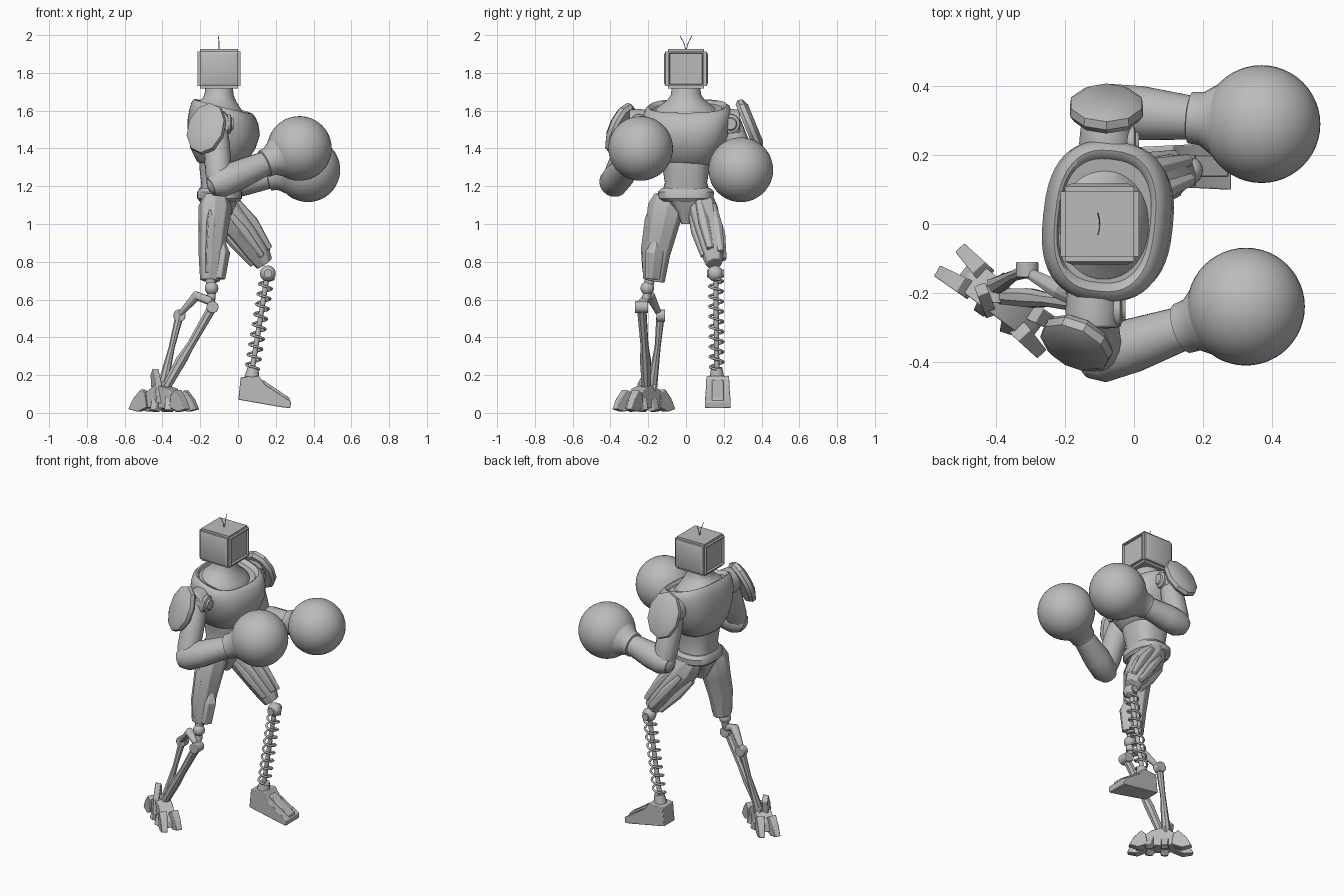
import bpy, bmesh, math
from mathutils import Vector

cube = bpy.data.objects.get("Cube")
if cube:
    bpy.data.objects.remove(cube)

grey = bpy.data.materials.new("plain_grey")
grey.use_nodes = True
grey.diffuse_color = (0.5, 0.5, 0.5, 1)
grey.node_tree.nodes["Principled BSDF"].inputs["Base Color"].default_value = (0.5, 0.5, 0.5, 1)


def finish(name, bm, bevel=0, angle=32):
    bmesh.ops.recalc_face_normals(bm, faces=bm.faces)
    me = bpy.data.meshes.new(name)
    bm.to_mesh(me)
    bm.free()
    me.materials.append(grey)
    ob = bpy.data.objects.new(name, me)
    bpy.context.collection.objects.link(ob)
    bpy.ops.object.select_all(action='DESELECT')
    ob.select_set(True)
    bpy.context.view_layer.objects.active = ob
    if bevel:
        mod = ob.modifiers.new("bevel", 'BEVEL')
        mod.width, mod.segments = bevel, 2
    bpy.ops.object.shade_smooth_by_angle(angle=math.radians(angle))
    return ob


def skin(bm, rings):
    """Join rings of points into a closed, capped tube."""
    rings = [[bm.verts.new(p) for p in r] for r in rings]
    n = len(rings[0])
    for a, b in zip(rings, rings[1:]):
        for i in range(n):
            bm.faces.new((a[i], a[(i + 1) % n], b[(i + 1) % n], b[i]))
    bm.faces.new(rings[0])
    bm.faces.new(rings[-1])


def limb(name, stations, sides=16, squash=1, bevel=0):
    """Tube through (x, y, z, radius) stations; squash narrows it sideways."""
    pts = [Vector(s[:3]) for s in stations]
    d = (pts[-1] - pts[0]).normalized()
    u = d.cross(Vector((0, 0, 1)))
    u = u.normalized() if u.length > 0.05 else Vector((0, 1, 0))
    v = u.cross(d)
    rings = []
    for p, s in zip(pts, stations):
        turn = [math.tau * (i + 0.5) / sides for i in range(sides)]
        rings.append([p + (u * math.cos(t) * squash + v * math.sin(t)) * s[3] for t in turn])
    bm = bmesh.new()
    skin(bm, rings)
    return finish(name, bm, bevel)


def body(name, rows, power=2.6, n=48):
    """Upright loft: rows of z, centre x, half depth, half width, forward slope."""
    def oval(t, e=2 / power):
        c, s = math.cos(t), math.sin(t)
        return math.copysign(abs(c) ** e, c), math.copysign(abs(s) ** e, s)
    rings = []
    for z, cx, rx, ry, slope in rows:
        o = [oval(math.tau * i / n) for i in range(n)]
        rings.append([(cx + c * rx, s * ry, z - slope * c * rx) for c, s in o])
    bm = bmesh.new()
    skin(bm, rings)
    return finish(name, bm, angle=40)


def ball(name, centre, r, seg=48):
    bm = bmesh.new()
    bmesh.ops.create_uvsphere(bm, u_segments=seg, v_segments=seg // 2, radius=r)
    bmesh.ops.translate(bm, verts=bm.verts, vec=centre)
    return finish(name, bm)


def slab(name, origin, yaw, profile, width, taper=1, bevel=0.004):
    """Side profile (forward, up) extruded sideways, tapering towards the front."""
    f = Vector((math.cos(yaw), math.sin(yaw), 0))
    s = Vector((-f.y, f.x, 0))
    far = max(p[0] for p in profile)
    near = min(p[0] for p in profile)
    rings = []
    for side in (-1, 1):
        ring = []
        for a, z in profile:
            w = width / 2 * (1 + (taper - 1) * (a - near) / (far - near))
            ring.append(Vector(origin) + f * a + s * side * w + Vector((0, 0, z)))
        rings.append(ring)
    bm = bmesh.new()
    skin(bm, rings)
    return finish(name, bm, bevel)


def wire(name, pts, r):
    cu = bpy.data.curves.new(name, 'CURVE')
    cu.dimensions, cu.bevel_depth, cu.bevel_resolution = '3D', r, 2
    sp = cu.splines.new('POLY')
    sp.points.add(len(pts) - 1)
    for p, q in zip(sp.points, pts):
        p.co = (*q, 1)
    cu.materials.append(grey)
    ob = bpy.data.objects.new(name, cu)
    bpy.context.collection.objects.link(ob)


# Head: bevelled box, bulging cheeks, sunken back panel and screen
bm = bmesh.new()
bmesh.ops.create_cube(bm, size=1)
bmesh.ops.scale(bm, verts=bm.verts, vec=(0.228, 0.218, 0.21))
bmesh.ops.translate(bm, verts=bm.verts, vec=(-0.1, 0, 1.822))
bmesh.ops.bevel(bm, geom=bm.edges[:], offset=0.014, segments=2, affect='EDGES')
bm.normal_update()
big = sorted(bm.faces, key=lambda f: -f.calc_area())[:6]
cheeks = [f for f in big if abs(f.normal.y) > 0.5]
ends = [f for f in big if abs(f.normal.x) > 0.5]
bmesh.ops.inset_individual(bm, faces=cheeks, thickness=0.024, depth=0.008)
bmesh.ops.inset_individual(bm, faces=ends, thickness=0.01, depth=0)
bmesh.ops.inset_individual(bm, faces=ends, thickness=0.004, depth=-0.012)
finish("head", bm)
for side in (-1, 1):
    wire("antenna", [(-0.1, 0, 1.92), (-0.1, side * 0.012, 1.96), (-0.105, side * 0.032, 1.997)], 0.002)

# Trunk: chest shell with a sloping neckline, filled by the flared neck
body("neck", [(1.55, -0.085, 0.135, 0.165, 0.2), (1.605, -0.088, 0.13, 0.16, 0.25),
              (1.63, -0.092, 0.11, 0.13, 0.22), (1.655, -0.097, 0.09, 0.10, 0.12),
              (1.685, -0.1, 0.077, 0.08, 0.05), (1.73, -0.1, 0.072, 0.074, 0)], 2.1)
chest = body("chest", [(1.31, -0.085, 0.10, 0.115, 0), (1.33, -0.085, 0.13, 0.145, 0),
                       (1.40, -0.08, 0.17, 0.19, 0), (1.47, -0.075, 0.188, 0.218, 0),
                       (1.54, -0.08, 0.185, 0.232, 0.06), (1.585, -0.083, 0.172, 0.233, 0.12),
                       (1.615, -0.085, 0.158, 0.222, 0.2), (1.625, -0.085, 0.145, 0.205, 0.25),
                       (1.62, -0.085, 0.137, 0.19, 0.27), (1.605, -0.085, 0.132, 0.18, 0.27)])
chest.rotation_euler.z = math.radians(-6)
body("abdomen", [(1.17, -0.095, 0.105, 0.125, 0), (1.22, -0.09, 0.105, 0.112, 0),
                 (1.30, -0.085, 0.12, 0.125, 0), (1.35, -0.085, 0.12, 0.13, 0)])
body("belt", [(1.12, -0.098, 0.105, 0.125, 0), (1.135, -0.098, 0.118, 0.145, 0),
              (1.17, -0.098, 0.118, 0.148, 0), (1.19, -0.098, 0.105, 0.13, 0)])
body("pelvis", [(1.0, -0.1, 0.04, 0.025, 0), (1.06, -0.1, 0.07, 0.045, 0),
                (1.13, -0.098, 0.10, 0.10, 0)], 4)


# Arms: shoulder joint, plate, upper arm, forearm, glove
def arm(label, shoulder, plate, out, elbow, glove):
    sh, pl, el, gl = map(Vector, (shoulder, plate, elbow, glove))
    out = Vector(out).normalized()
    side = math.copysign(1, sh.y)

    def at(p, r):
        return (*p, r)
    limb(label + "_shoulder_axle", [at(sh - Vector((0, side * 0.09, 0)), 0.07), at(sh, 0.08),
                                    at(sh + Vector((0, side * 0.05, 0)), 0.075)], 24, bevel=0.006)
    limb(label + "_shoulder_cap", [at(sh - Vector((0.02, 0, 0)), 0.06), at(sh + Vector((0.08, 0, 0)), 0.05),
                                   at(sh + Vector((0.085, 0, 0)), 0.035),
                                   at(sh + Vector((0.095, 0, 0)), 0.03)], 24)
    limb(label + "_shoulder_plate", [at(pl - out * 0.03, 0.13), at(pl - out * 0.012, 0.146),
                                     at(pl + out * 0.012, 0.142), at(pl + out * 0.03, 0.105)],
         10, 0.76)
    limb(label + "_upper_arm", [at(sh, 0.06), at(sh.lerp(el, 0.35), 0.07), at(sh.lerp(el, 0.8), 0.07),
                                at(el, 0.06)])
    ball(label + "_elbow", el, 0.066, 24)
    way = (gl - el).normalized()
    wrist = gl - way * 0.19
    limb(label + "_forearm", [at(el - way * 0.05, 0.05), at(el, 0.078), at(el.lerp(wrist, 0.35), 0.08),
                              at(wrist, 0.063)])
    limb(label + "_glove_cuff", [at(gl - way * 0.215, 0.06), at(gl - way * 0.21, 0.075),
                                 at(gl - way * 0.175, 0.078), at(gl - way * 0.12, 0.115)], 32)
    ball(label + "_glove", gl, 0.171)


arm("right", (-0.12, -0.25, 1.53), (-0.168, -0.35, 1.505), (-0.42, -0.82, 0.38), (-0.1, -0.385, 1.215),
    (0.325, -0.24, 1.4))
arm("left", (-0.08, 0.235, 1.53), (-0.08, 0.34, 1.525), (0, 0.92, 0.38), (-0.07, 0.33, 1.21), (0.37, 0.29, 1.287))

# Right leg: armoured thigh, knee hinge, twin struts
limb("right_thigh", [(-0.115, -0.095, 1.15, 0.075), (-0.12, -0.105, 1.09, 0.1), (-0.13, -0.13, 0.97, 0.088),
                     (-0.14, -0.16, 0.84, 0.078), (-0.148, -0.17, 0.7, 0.06)], 8, 0.88, 0.005)
limb("right_thigh_plate", [(-0.13, -0.155, 1.12, 0.03), (-0.135, -0.175, 1.02, 0.05),
                           (-0.145, -0.2, 0.86, 0.045), (-0.155, -0.205, 0.74, 0.03)], 6, 0.6, 0.004)
limb("right_kneecap", [(-0.1, -0.15, 0.92, 0.025), (-0.1, -0.165, 0.85, 0.052),
                       (-0.115, -0.175, 0.71, 0.042)], 6, 1.2, 0.004)
ball("right_knee", (-0.14, -0.205, 0.66), 0.036, 24)
limb("right_knee_neck", [(-0.145, -0.19, 0.72, 0.028), (-0.14, -0.21, 0.6, 0.022)], 12)
limb("right_shin_yoke", [(-0.13, -0.23, 0.585, 0.03), (-0.22, -0.19, 0.62, 0.028),
                         (-0.31, -0.14, 0.52, 0.016)], 8, bevel=0.003)
limb("right_shin_hinge", [(-0.135, -0.27, 0.56, 0.032), (-0.135, -0.2, 0.56, 0.032)], 20, bevel=0.004)
limb("right_rear_hinge", [(-0.31, -0.155, 0.515, 0.033), (-0.31, -0.11, 0.515, 0.033)], 20, bevel=0.004)
limb("right_front_strut", [(-0.135, -0.235, 0.56, 0.026), (-0.25, -0.22, 0.36, 0.022), (-0.3, -0.215, 0.28, 0.03),
                           (-0.39, -0.21, 0.12, 0.024)], 8)
limb("right_rear_strut", [(-0.31, -0.135, 0.515, 0.022), (-0.35, -0.15, 0.35, 0.016),
                          (-0.4, -0.18, 0.14, 0.028)], 8)

# Right foot: long narrow core with pointed plates at both ends and short ones along the sides
yaw = math.atan2(-0.62, 0.78)
ahead = Vector((math.cos(yaw), math.sin(yaw), 0))
across = Vector((-ahead.y, ahead.x, 0))
middle = Vector((-0.388, -0.222, 0))
slab("right_foot_core", middle, yaw, [(-0.14, 0.03), (-0.12, 0.09), (-0.03, 0.15), (0.05, 0.13),
                                      (0.13, 0.06), (0.14, 0.02)], 0.1, 0.85)
claw = [(0, 0.03), (0.01, 0.1), (0.04, 0.125), (0.09, 0.075), (0.12, 0.02), (0.06, 0.006)]
for k, (along, shift, turn, size) in enumerate([
        (0.08, 0.03, 0.15, 0.9), (0.08, -0.03, -0.15, 0.95), (-0.07, 0.03, 3.0, 1), (-0.08, -0.03, -3.0, 1),
        (0.05, -0.01, -1.2, 0.5), (-0.03, -0.01, -1.5, 0.5), (0.05, 0.01, 1.2, 0.5), (-0.03, 0.01, 1.5, 0.5)]):
    slab("right_foot_claw_%d" % (k + 1), middle + ahead * along + across * shift, yaw + turn,
         [(a * size, z * (0.6 + 0.4 * size)) for a, z in claw], 0.055, 0.65, 0.003)
slab("right_heel_fin", (-0.42, -0.25, 0), yaw + 2.6, [(-0.02, 0.05), (0, 0.16), (0.05, 0.235), (0.08, 0.2),
                                                      (0.06, 0.08)], 0.035)
limb("right_ankle", [(-0.4, -0.23, 0.14, 0.028), (-0.4, -0.16, 0.14, 0.028)], 16, bevel=0.004)

# Left leg: ribbed thigh, ball knee, coil spring shin
limb("left_thigh", [(-0.1, 0.08, 1.14, 0.07), (-0.06, 0.09, 1.07, 0.09), (0.03, 0.115, 0.96, 0.083),
                    (0.1, 0.14, 0.86, 0.072), (0.14, 0.15, 0.79, 0.05)], 8, 0.9, 0.005)
for dx, dy, dz in ((0.05, -0.02, 0.05), (0.04, 0.05, 0.03), (-0.01, 0.065, -0.02),
                   (0, -0.06, 0), (-0.055, 0.01, -0.055)):
    limb("left_thigh_rib", [(-0.06 + dx, 0.09 + dy, 1.07 + dz, 0.022), (0.03 + dx, 0.115 + dy, 0.96 + dz, 0.03),
                            (0.125 + dx * 0.8, 0.145 + dy * 0.8, 0.83 + dz * 0.8, 0.02)], 6, 1, 0.003)
ball("left_knee", (0.158, 0.155, 0.738), 0.042, 24)
limb("left_knee_ring", [(0.158, 0.11, 0.738, 0.022), (0.158, 0.2, 0.738, 0.022)], 16)
top, low = Vector((0.152, 0.158, 0.71)), Vector((0.075, 0.163, 0.23))
limb("left_shin_rod", [(*top, 0.014), (*low, 0.014)], 12)
coils, steps = 9, 20
wire("left_shin_spring", [top.lerp(low, i / (coils * steps)) + 0.036 *
     Vector((math.cos(math.tau * i / steps), math.sin(math.tau * i / steps), 0))
     for i in range(coils * steps + 1)], 0.0065)
limb("left_spring_seat", [(0.08, 0.163, 0.24, 0.03), (0.072, 0.163, 0.18, 0.042)], 12)

# Left foot: wedge with a raised toe strip
wedge = [(-0.07, 0.07), (-0.058, 0.19), (0.04, 0.195), (0.07, 0.15), (0.21, 0.06), (0.205, 0.025), (0.16, 0.03)]
slab("left_foot", (0.072, 0.168, 0), 0, wedge, 0.11, 1.25)
slab("left_toe_strip", (0.072, 0.168, 0), 0, [(0.05, 0.16), (0.06, 0.175), (0.2, 0.08), (0.205, 0.05)], 0.06)
